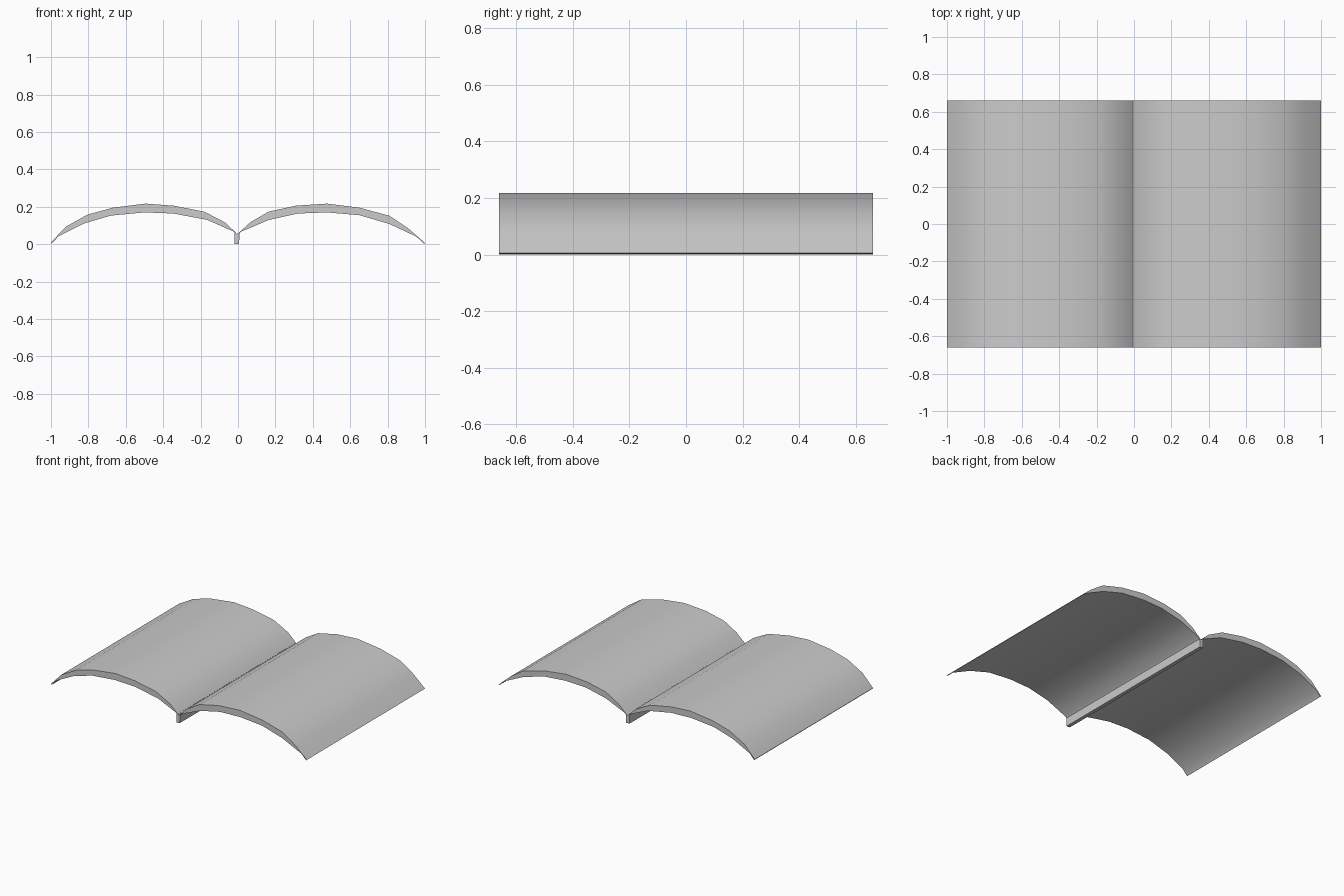
import bpy, bmesh, math

if "Cube" in bpy.data.objects:
    bpy.data.objects.remove(bpy.data.objects["Cube"])

HALF = 0.66  # half length along y


def extrude_profile(name, top, bottom):
    """Closed slab from an upper and lower outline (x, z), run along y."""
    bm = bmesh.new()
    outline = top + bottom[::-1]
    face = bm.faces.new([bm.verts.new((x, -HALF, z)) for x, z in outline])
    geom = bmesh.ops.extrude_face_region(bm, geom=[face])["geom"]
    verts = [g for g in geom if isinstance(g, bmesh.types.BMVert)]
    bmesh.ops.translate(bm, verts=verts, vec=(0, 2 * HALF, 0))
    bmesh.ops.recalc_face_normals(bm, faces=bm.faces)
    mesh = bpy.data.meshes.new(name)
    bm.to_mesh(mesh)
    bm.free()
    obj = bpy.data.objects.new(name, mesh)
    bpy.context.collection.objects.link(obj)
    bpy.context.view_layer.objects.active = obj
    obj.select_set(True)
    bpy.ops.object.shade_smooth_by_angle(angle=math.radians(32))
    obj.select_set(False)
    return obj


# Left arched page block
extrude_profile(
    "left_pages",
    [(-1, 0.01), (-0.92, 0.094), (-0.805, 0.158), (-0.67, 0.195), (-0.495, 0.217),
     (-0.345, 0.206), (-0.18, 0.174), (-0.067, 0.115), (-0.01, 0.06)],
    [(-0.995, 0.003), (-0.96, 0.042), (-0.825, 0.11), (-0.68, 0.153), (-0.5, 0.17),
     (-0.345, 0.164), (-0.165, 0.13), (-0.02, 0.066), (-0.012, 0.055)])

# Right arched page block
extrude_profile(
    "right_pages",
    [(0.003, 0.06), (0.067, 0.118), (0.163, 0.174), (0.31, 0.206), (0.475, 0.217),
     (0.65, 0.195), (0.81, 0.152), (0.91, 0.085), (1, 0.006)],
    [(0.006, 0.055), (0.015, 0.066), (0.165, 0.13), (0.32, 0.164), (0.475, 0.17),
     (0.65, 0.155), (0.81, 0.108), (0.955, 0.04), (0.995, 0.002)])

# Narrow spine strip below the fold
extrude_profile("spine",
                [(-0.02, 0.066), (-0.006, 0.055), (0.008, 0.062)],
                [(-0.02, 0), (0.006, 0)])
